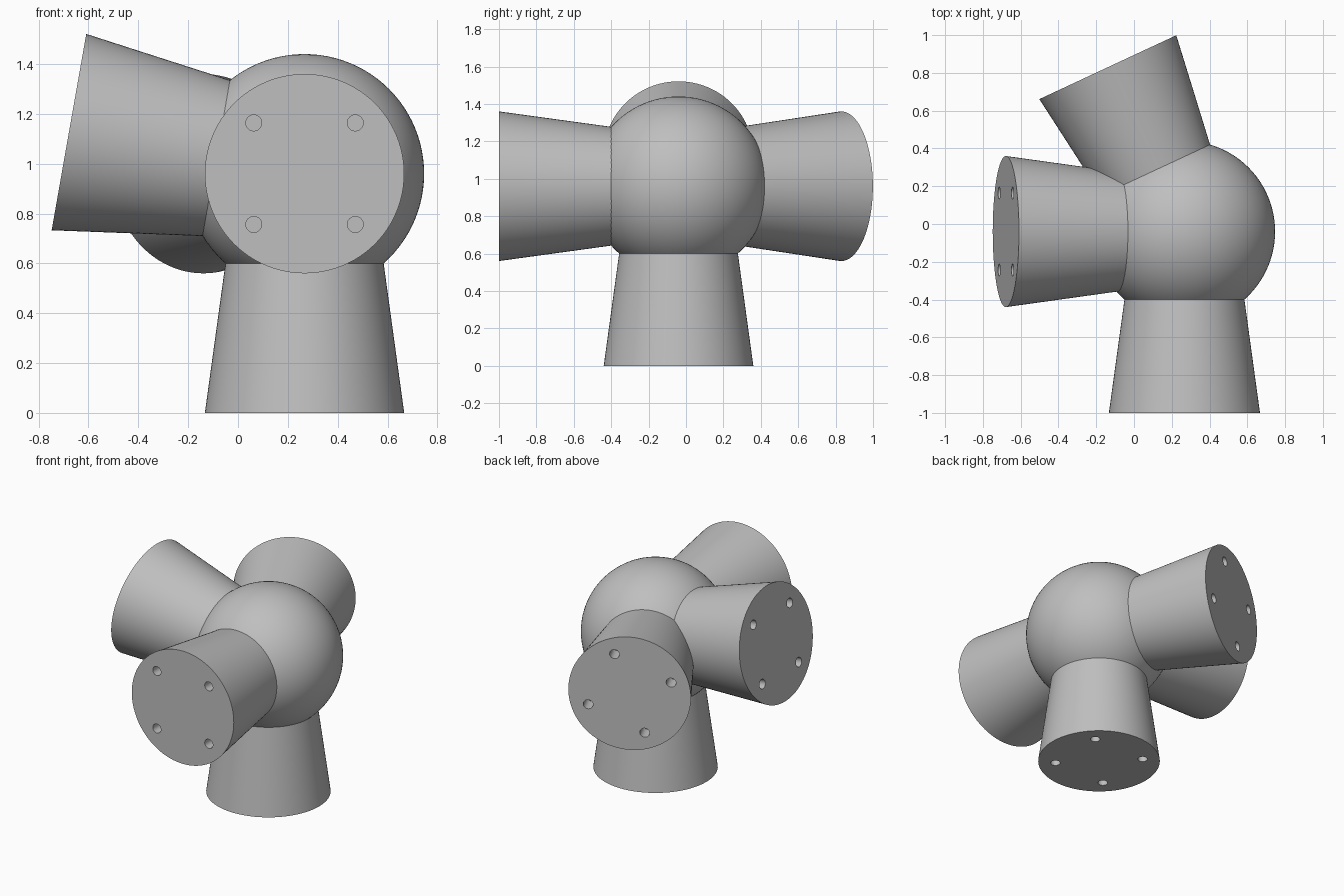
import bpy
from math import radians, sin, cos
from mathutils import Matrix, Vector

cube = bpy.data.objects.get("Cube")
if cube:
    bpy.data.objects.remove(cube, do_unlink=True)

CENTRE = Vector((0.267, -0.04, 0.96))
BALL_RADIUS = 0.48
ARM_LENGTH = 0.96       # ball centre to arm end
ARM_START = 0.3         # hidden inside the ball
END_RADIUS = 0.4
TAPER = 0.1375          # radius gained per unit of length
HOLE_RADIUS = 0.032
HOLE_CIRCLE = 0.288
HOLE_DEPTH = 0.12

grey = bpy.data.materials.new("plain_grey")
grey.use_nodes = True
colour = (0.52, 0.52, 0.52, 1)
grey.diffuse_color = colour
grey.node_tree.nodes["Principled BSDF"].inputs["Base Color"].default_value = colour


def finish(obj, name):
    obj.name = name
    obj.data.materials.clear()
    obj.data.materials.append(grey)
    bpy.ops.object.select_all(action='DESELECT')
    obj.select_set(True)
    bpy.context.view_layer.objects.active = obj
    bpy.ops.object.shade_smooth_by_angle(angle=radians(30))


def drill(arm, angle):
    """Cut one blind screw hole into the end face of an arm lying along z."""
    bpy.ops.mesh.primitive_cylinder_add(
        vertices=32, radius=HOLE_RADIUS, depth=2 * HOLE_DEPTH,
        location=(HOLE_CIRCLE * cos(angle), HOLE_CIRCLE * sin(angle), ARM_LENGTH))
    cutter = bpy.context.object
    cutter.hide_render = True
    cut = arm.modifiers.new("hole", 'BOOLEAN')
    cut.operation = 'DIFFERENCE'
    cut.solver = 'EXACT'
    cut.object = cutter
    bpy.context.view_layer.objects.active = arm
    bpy.ops.object.modifier_apply(modifier=cut.name)
    bpy.data.objects.remove(cutter, do_unlink=True)


def make_arm(name, direction, up, roll=0):
    """Tapered arm with four holes, pointing out of the ball."""
    length = ARM_LENGTH - ARM_START
    bpy.ops.mesh.primitive_cone_add(
        vertices=96, radius1=END_RADIUS - TAPER * length, radius2=END_RADIUS,
        depth=length, location=(0, 0, ARM_START + length / 2))
    arm = bpy.context.object
    bpy.ops.object.transform_apply(location=True, rotation=True, scale=True)
    for i in range(4):
        drill(arm, radians(45 + 90 * i + roll))

    # Turn the arm from z to its direction
    d = Vector(direction).normalized()
    v = Vector(up)
    v = (v - d * v.dot(d)).normalized()
    u = v.cross(d)
    turn = Matrix((u, v, d)).transposed().to_4x4()
    arm.data.transform(Matrix.Translation(CENTRE) @ turn)
    finish(arm, name)


# Central ball
bpy.ops.mesh.primitive_uv_sphere_add(segments=96, ring_count=48,
                                     radius=BALL_RADIUS, location=CENTRE)
finish(bpy.context.object, "centre_ball")

# Four arms
tilt, swing = radians(10), radians(25)
make_arm("bottom_arm", (0, 0, -1), (0, 1, 0))
make_arm("front_arm", (0, -1, 0), (0, 0, 1))
make_arm("right_arm", (-cos(tilt), 0, sin(tilt)), (0, 0, 1))
make_arm("back_arm", (-sin(swing), cos(swing), 0), (0, 0, 1), roll=-25)
